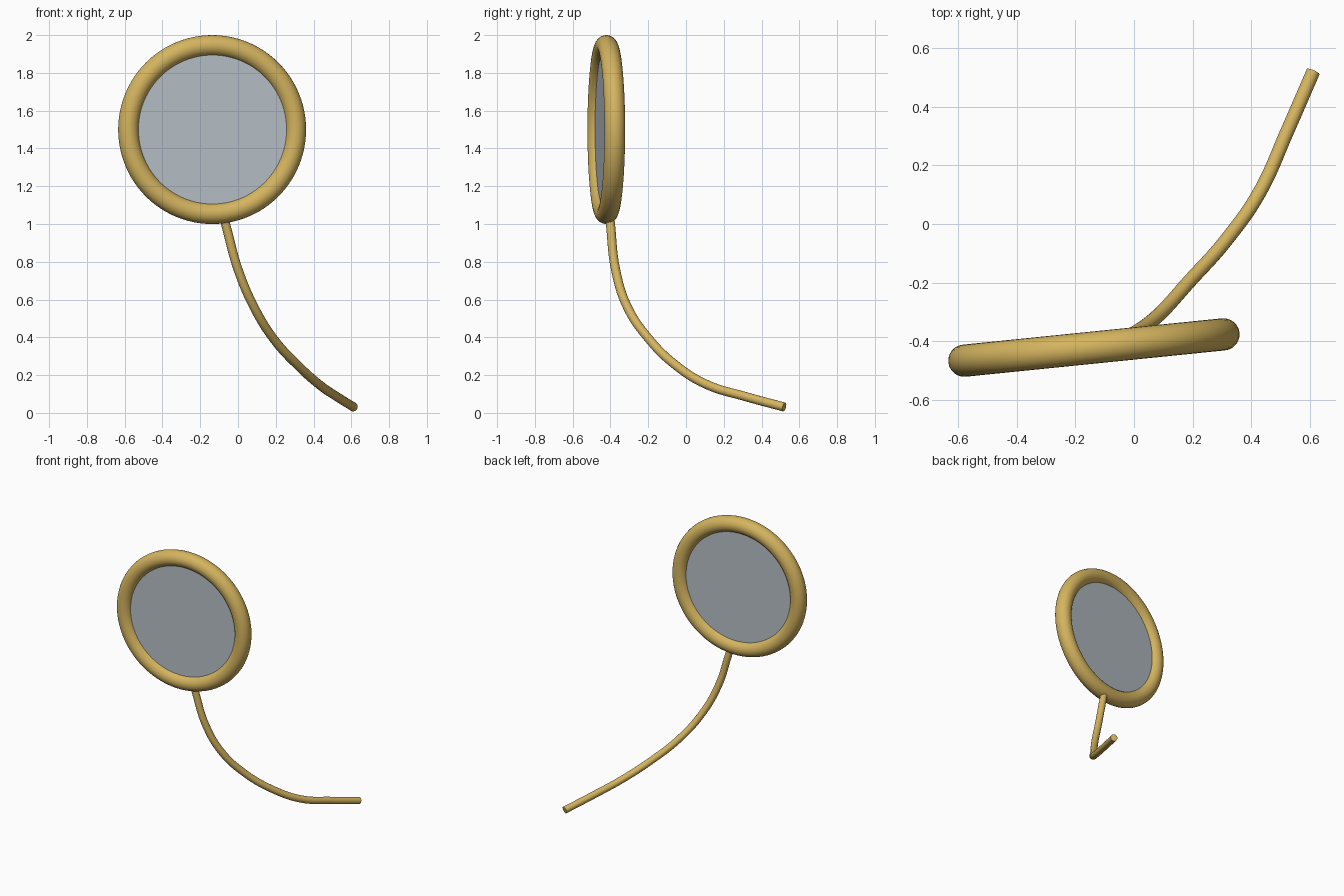
import bpy
import math
from mathutils import Vector

if "Cube" in bpy.data.objects:
    bpy.data.objects.remove(bpy.data.objects["Cube"], do_unlink=True)


def make_material(name, rgb):
    mat = bpy.data.materials.new(name)
    mat.use_nodes = True
    color = (*rgb, 1.0)
    mat.diffuse_color = color
    for node in mat.node_tree.nodes:
        if node.type == 'BSDF_PRINCIPLED':
            node.inputs["Base Color"].default_value = color
    return mat


def finish(name, mat):
    obj = bpy.context.object
    obj.name = name
    obj.data.materials.clear()
    obj.data.materials.append(mat)
    bpy.ops.object.shade_smooth_by_angle(angle=math.radians(40))
    return obj


gold = make_material("gold", (0.658, 0.456, 0.114))
glass = make_material("grey glass", (0.474, 0.521, 0.571))

CENTRE = Vector((-0.137, -0.422, 1.5))
TILT = (math.radians(90), 0, math.radians(5.8))
RING_RADIUS = 0.445
RING_TUBE = 0.055

# Round frame
bpy.ops.mesh.primitive_torus_add(
    major_segments=96, minor_segments=24, major_radius=RING_RADIUS,
    minor_radius=RING_TUBE, location=CENTRE, rotation=TILT)
finish("lens_frame", gold)

# Flat lens, its rim buried in the frame
bpy.ops.mesh.primitive_cylinder_add(
    vertices=96, radius=RING_RADIUS - 0.03, depth=0.04,
    location=CENTRE, rotation=TILT)
finish("lens", glass)

# Curved handle swept along a smooth path
path = [(-0.083, -0.406, 1.06), (-0.066, -0.400, 1.0), (0.0, -0.373, 0.76),
        (0.085, -0.310, 0.56), (0.19, -0.195, 0.39), (0.315, -0.055, 0.253),
        (0.43, 0.11, 0.15), (0.525, 0.32, 0.085), (0.612, 0.52, 0.031)]
curve = bpy.data.curves.new("handle", 'CURVE')
curve.dimensions = '3D'
curve.resolution_u = 8
curve.bevel_depth = 0.024
curve.bevel_resolution = 6
curve.use_fill_caps = True
spline = curve.splines.new('BEZIER')
spline.bezier_points.add(len(path) - 1)
for point, co in zip(spline.bezier_points, path):
    point.co = co
    point.handle_left_type = point.handle_right_type = 'AUTO'
handle = bpy.data.objects.new("handle", curve)
bpy.context.collection.objects.link(handle)
bpy.ops.object.select_all(action='DESELECT')
handle.select_set(True)
bpy.context.view_layer.objects.active = handle
bpy.ops.object.convert(target='MESH')
finish("handle", gold)
